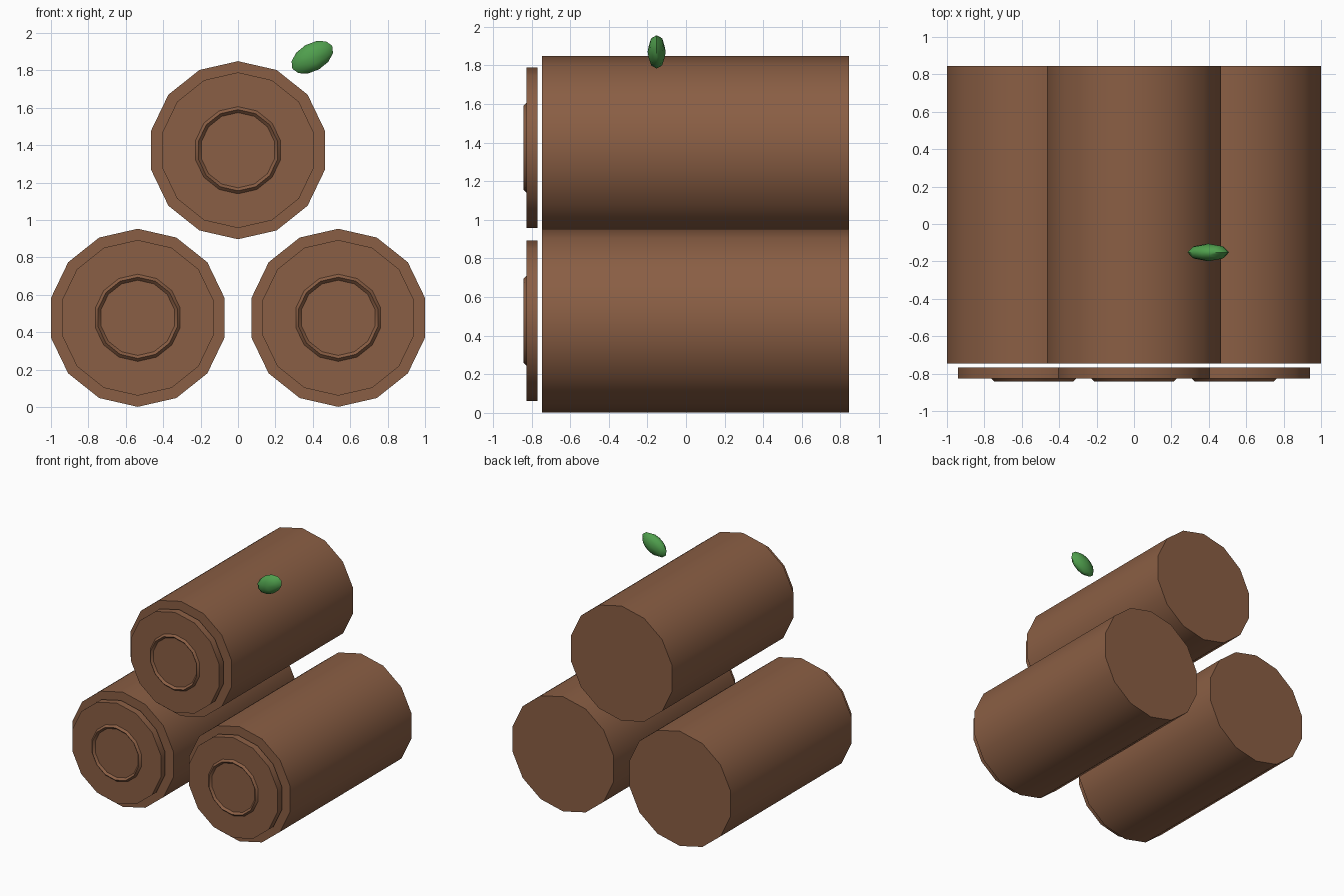
import bpy, bmesh, math

if "Cube" in bpy.data.objects:
    bpy.data.objects.remove(bpy.data.objects["Cube"])

SIDES = 14


def material(name, rgb):
    m = bpy.data.materials.new(name)
    m.diffuse_color = (*rgb, 1.0)
    m.use_nodes = True
    m.node_tree.nodes["Principled BSDF"].inputs["Base Color"].default_value = m.diffuse_color
    return m


bark = material("bark brown", (0.255, 0.113, 0.058))
green = material("leaf green", (0.08, 0.35, 0.075))


def finish(name, bm, mat, location, rotation=(0, 0, 0)):
    bmesh.ops.recalc_face_normals(bm, faces=bm.faces)
    mesh = bpy.data.meshes.new(name)
    bm.to_mesh(mesh)
    bm.free()
    mesh.materials.append(mat)
    ob = bpy.data.objects.new(name, mesh)
    ob.location = location
    ob.rotation_euler = rotation
    bpy.context.collection.objects.link(ob)
    bpy.ops.object.select_all(action='DESELECT')
    ob.select_set(True)
    bpy.context.view_layer.objects.active = ob
    bpy.ops.object.shade_smooth_by_angle(angle=math.radians(40))
    return ob


def turned(name, profile, location, closed_loop=False):
    """Turn (radius, y) points round the y axis, one corner pointing up."""
    bm = bmesh.new()
    rings = []
    for r, y in profile:
        rings.append([bm.verts.new((r * math.sin(a), y, r * math.cos(a)))
                      for a in (math.tau * i / SIDES for i in range(SIDES))])
    pairs = list(zip(rings, rings[1:]))
    if closed_loop:
        pairs.append((rings[-1], rings[0]))
    else:
        bm.faces.new(rings[0])
        bm.faces.new(rings[-1])
    for a, b in pairs:
        for i in range(SIDES):
            j = (i + 1) % SIDES
            bm.faces.new((a[i], a[j], b[j], b[i]))
    return finish(name, bm, bark, location)


# Three stacked logs, each with an end disc and a raised growth ring
for label, x, z in (("left", -0.536, 0.477), ("right", 0.536, 0.477),
                    ("top", 0.0, 1.373)):
    at = (x, 0, z)
    turned(label + "_log", [(0.476, -0.745), (0.476, 0.845)], at)
    turned(label + "_end_disc", [(0.416, -0.826), (0.416, -0.768)], at)
    turned(label + "_growth_ring",
           [(0.233, -0.826), (0.217, -0.843), (0.201, -0.826), (0.217, -0.81)],
           at, closed_loop=True)

# Small leaf: a flattened, tilted low-poly ball
bm = bmesh.new()
bmesh.ops.create_uvsphere(bm, u_segments=8, v_segments=6, radius=1.0)
bmesh.ops.scale(bm, vec=(0.123, 0.047, 0.074), verts=bm.verts)
finish("leaf", bm, green, (0.397, -0.152, 1.87), (0, math.radians(-30), 0))
